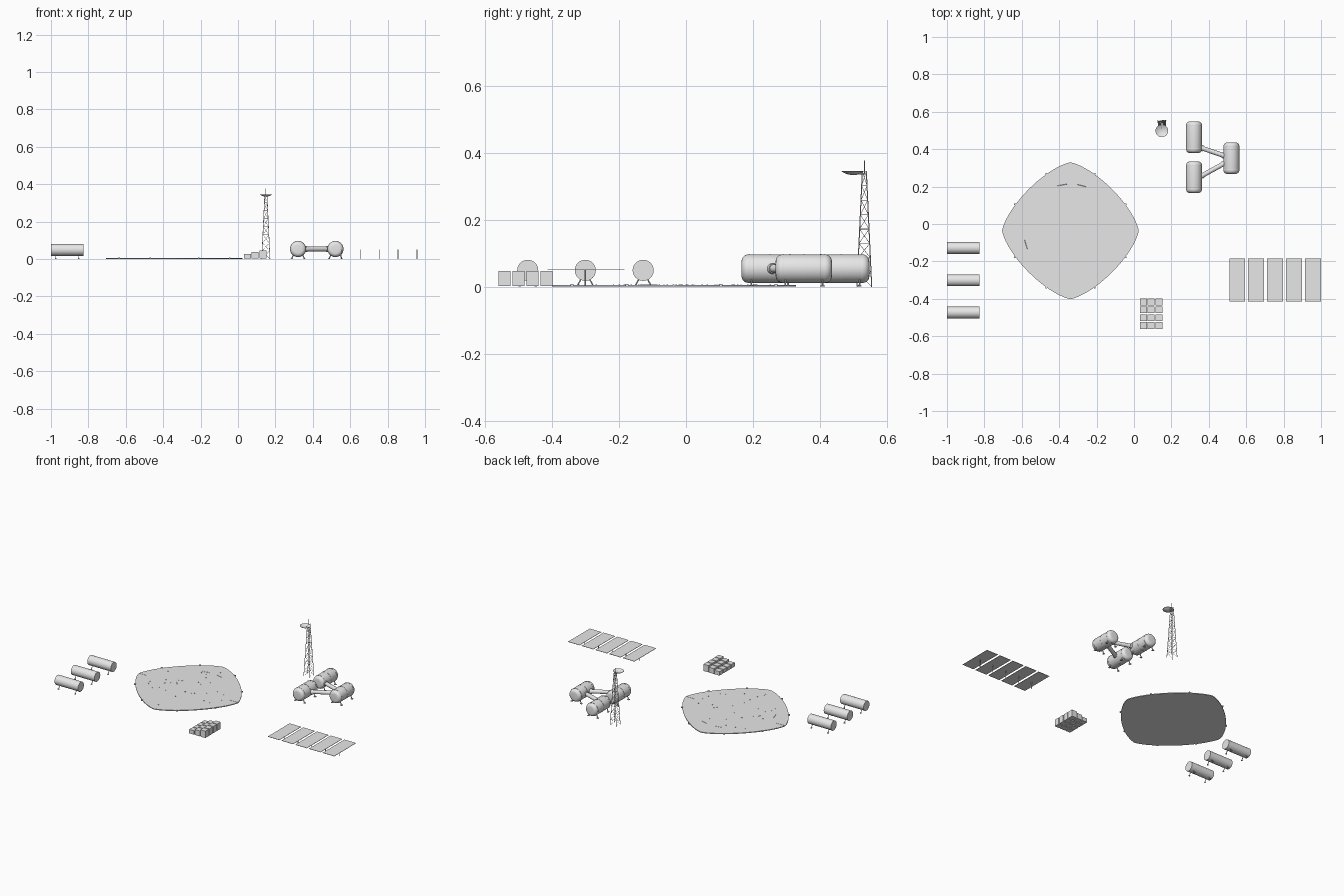
import bpy, bmesh, math, random
from mathutils import Vector, Matrix

if "Cube" in bpy.data.objects:
    bpy.data.objects.remove(bpy.data.objects["Cube"])

random.seed(4)
GREY = bpy.data.materials.new("light grey")
GREY.diffuse_color = (0.8, 0.8, 0.8, 1)
GREY.use_nodes = True
GREY.node_tree.nodes["Principled BSDF"].inputs["Base Color"].default_value = GREY.diffuse_color


def finish(name, bm, smooth=False):
    bmesh.ops.recalc_face_normals(bm, faces=bm.faces)
    me = bpy.data.meshes.new(name)
    bm.to_mesh(me)
    bm.free()
    ob = bpy.data.objects.new(name, me)
    bpy.context.collection.objects.link(ob)
    me.materials.append(GREY)
    if smooth:
        bpy.ops.object.select_all(action='DESELECT')
        ob.select_set(True)
        bpy.context.view_layer.objects.active = ob
        bpy.ops.object.shade_smooth_by_angle(angle=math.radians(35))
    return ob


def box(bm, centre, size):
    bmesh.ops.create_cube(bm, size=1, matrix=Matrix.Translation(centre) @ Matrix.Diagonal((*size, 1)))


def rod(bm, a, b, r, sides=6):
    a, b = Vector(a), Vector(b)
    d = b - a
    m = Matrix.Translation((a + b) / 2) @ d.to_track_quat('Z', 'Y').to_matrix().to_4x4()
    bmesh.ops.create_cone(bm, cap_ends=True, segments=sides, radius1=r, radius2=r, depth=d.length, matrix=m)


def lathe(bm, profile, matrix, sides=32):
    """Spin (radius, height) points about z, then place with the matrix."""
    vs = [bm.verts.new((r, 0, h)) for r, h in profile]
    es = [bm.edges.new(p) for p in zip(vs, vs[1:])]
    out = bmesh.ops.spin(bm, geom=vs + es, cent=(0, 0, 0), axis=(0, 0, 1), angle=2 * math.pi,
                         steps=sides, use_merge=True)
    new = list({v for f in bm.faces for v in f.verts if not f.tag} | set(vs))
    bmesh.ops.remove_doubles(bm, verts=new, dist=1e-5)
    new = {v for f in bm.faces if not f.tag for v in f.verts}
    bmesh.ops.transform(bm, matrix=matrix, verts=list(new))
    for f in bm.faces:
        f.tag = True


# Landing pad: rounded diamond slab
PX, PY, PR, PZ = -0.34, -0.036, 0.365, 0.005


def pad_point(t, k=1.0):
    c, s = math.cos(t), math.sin(t)
    e = 2 / 1.4
    return (PX + k * PR * math.copysign(abs(c) ** e, c), PY + k * PR * math.copysign(abs(s) ** e, s))


bm = bmesh.new()
rim = [bm.verts.new((*pad_point(i * math.tau / 96), 0)) for i in range(96)]
face = bm.faces.new(rim)
top = bmesh.ops.extrude_face_region(bm, geom=[face])
bmesh.ops.translate(bm, vec=(0, 0, PZ), verts=[v for v in top['geom'] if isinstance(v, bmesh.types.BMVert)])
finish("landing_pad", bm)

# Edge lights, approach strips and painted ring dashes
bm = bmesh.new()
for sx in (-1, 1):
    for sy in (-1, 1):
        for u, v in ((0.296, 0.141), (0.130, 0.305)):
            box(bm, (PX + sx * u, PY + sy * v, 0.004), (0.009, 0.009, 0.008))
finish("pad_edge_lights", bm)
bm = bmesh.new()
for s in (-1, 1):
    box(bm, (PX + s * 0.333, PY, PZ), (0.06, 0.004, 0.002))
for deg in (100, 76, 197):
    a = math.radians(deg)
    rod(bm, (PX + 0.25 * math.cos(a - .1), PY + 0.25 * math.sin(a - .1), PZ),
        (PX + 0.25 * math.cos(a + .1), PY + 0.25 * math.sin(a + .1), PZ), 0.001, 4)
finish("pad_markings", bm)

# Scattered stones on the pad
bm = bmesh.new()
for i in range(50):
    x, y = pad_point(random.uniform(0, math.tau), 0.85 * math.sqrt(random.random()))
    box(bm, (x, y, PZ), (0.005, 0.004, 0.003))
finish("pad_stones", bm)

# Storage tanks lying along x, each on splayed legs
for i, y in enumerate((-0.128, -0.301, -0.473)):
    bm = bmesh.new()
    rod(bm, (-1, y, 0.049), (-0.827, y, 0.049), 0.0315, 32)
    finish(f"tank_{i}", bm, True)
    bm = bmesh.new()
    for x in (-0.975, -0.852):
        for s in (-1, 1):
            rod(bm, (x, y + s * 0.012, 0.024), (x, y + s * 0.024, 0.003), 0.002)
            box(bm, (x, y + s * 0.024, 0.003), (0.008, 0.008, 0.005))
    finish(f"tank_legs_{i}", bm)

# Cargo crates: three columns rising in height, four rows
bm = bmesh.new()
for x, h in ((0.051, 0.026), (0.092, 0.036), (0.133, 0.045)):
    for k in range(4):
        box(bm, (x, -0.417 - 0.0418 * k, 0.002 + h / 2), (0.037, 0.036, h))
finish("cargo_crates", bm)

# Solar panels on centre posts
panels, posts = bmesh.new(), bmesh.new()
for i in range(5):
    x = 0.552 + 0.1012 * i
    box(panels, (x, -0.299, 0.051), (0.085, 0.229, 0.002))
    rod(posts, (x, -0.301, 0), (x, -0.301, 0.051), 0.002)
finish("solar_panels", panels)
finish("solar_posts", posts)

# Lattice mast
TX, TY, H = 0.149, 0.533, 0.345
corners = [(-1, -1), (1, -1), (1, 1), (-1, 1)]


def mast(c, z):
    w = 0.022 + (0.006 - 0.022) * z / H
    return (TX + c[0] * w, TY + c[1] * w, z)


bm = bmesh.new()
levels = [H * i / 8 for i in range(9)]
for i, c in enumerate(corners):
    n = corners[(i + 1) % 4]
    rod(bm, mast(c, 0), mast(c, H), 0.0016)
    for a, b in zip(levels, levels[1:]):
        rod(bm, mast(c, b), mast(n, b), 0.0009, 4)
        rod(bm, mast(c, a), mast(n, b), 0.0007, 4)
rod(bm, (TX, TY, H - 0.01), (TX, TY, 0.377), 0.0015)
finish("mast", bm)

# Dish facing up, beside the mast top
bm = bmesh.new()
outer = [(0.034 * t, 0.334 + 0.011 * t * t) for t in (0, .25, .5, .75, 1)]
inner = [(r, z + 0.0015) for r, z in reversed(outer)]
lathe(bm, outer + inner, Matrix.Translation((TX, 0.498, 0)), 24)
finish("dish", bm, True)
bm = bmesh.new()
rod(bm, (TX, 0.5, 0.336), (TX, TY, 0.338), 0.002)
finish("dish_arm", bm)

# Habitat modules: rounded cylinders along y with bands and feet
R, L, F, HZ = 0.0425, 0.084, 0.020, 0.054
HX = {"west_back": (0.321, 0.464), "west_front": (0.321, 0.250), "east": (0.521, 0.352)}
arc = [(R - F * (1 - math.cos(a)), L - F * (1 - math.sin(a)))
       for a in (math.radians(d) for d in (0, 18, 36, 54, 72, 90))]
shell = [(0, -L)] + [(r, -h) for r, h in reversed(arc)] + arc + [(0, L)]
for key, (x, y) in HX.items():
    place = Matrix.Translation((x, y, HZ)) @ Matrix.Rotation(-math.pi / 2, 4, 'X')
    bm = bmesh.new()
    lathe(bm, shell, place)
    finish(f"habitat_{key}", bm, True)
    bm = bmesh.new()
    for h in (-0.061, 0, 0.061):
        lathe(bm, [(R - .001, h - .002), (R + .001, h - .002), (R + .001, h + .002), (R - .001, h + .002)], place)
    finish(f"habitat_bands_{key}", bm, True)
    bm = bmesh.new()
    for sx in (-1, 1):
        for sy in (-1, 1):
            rod(bm, (x + sx * 0.024, y + sy * 0.055, 0.024), (x + sx * 0.034, y + sy * 0.055, 0.002), 0.003)
            box(bm, (x + sx * 0.034, y + sy * 0.055, 0.002), (0.012, 0.012, 0.004))
    finish(f"habitat_feet_{key}", bm)

# Tunnels joining the modules, with end collars
for name, ya, yb in (("back", 0.42, 0.352), ("front", 0.235, 0.345)):
    a, b = Vector((0.321, ya, HZ)), Vector((0.521, yb, HZ))
    bm = bmesh.new()
    rod(bm, a, b, 0.0125, 20)
    for t in (0.22, 0.78):
        rod(bm, a.lerp(b, t - 0.025), a.lerp(b, t + 0.025), 0.0155, 20)
    finish(f"tunnel_{name}", bm, True)
